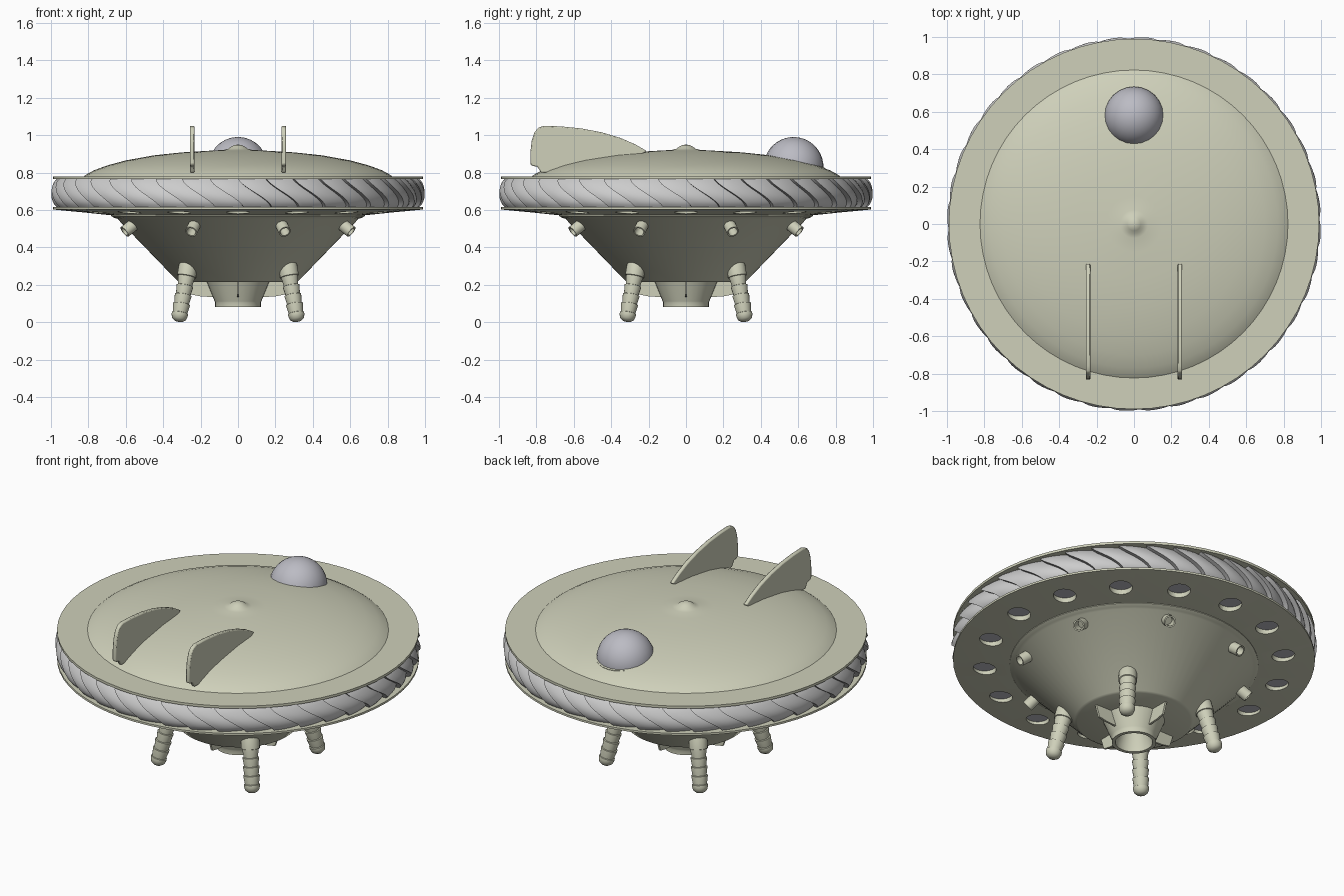
import bpy, bmesh, math
from math import sin, cos, pi, radians
from mathutils import Vector, Matrix

if "Cube" in bpy.data.objects:
    bpy.data.objects.remove(bpy.data.objects["Cube"])


def material(name, col):
    m = bpy.data.materials.new(name)
    m.diffuse_color = (*col, 1)
    m.use_nodes = True
    m.node_tree.nodes["Principled BSDF"].inputs["Base Color"].default_value = m.diffuse_color
    return m


HULL = material("hull_paint", (0.62, 0.63, 0.49))
STEEL = material("steel", (0.52, 0.52, 0.54))
GLASS = material("glass", (0.50, 0.50, 0.55))


def finish(bm, name, mat, mtx=None):
    bmesh.ops.remove_doubles(bm, verts=bm.verts, dist=1e-5)
    bmesh.ops.recalc_face_normals(bm, faces=bm.faces)
    if mtx:
        bm.transform(mtx)
    me = bpy.data.meshes.new(name)
    bm.to_mesh(me)
    bm.free()
    me.materials.append(mat)
    ob = bpy.data.objects.new(name, me)
    bpy.context.collection.objects.link(ob)
    return ob


def lathe(name, prof, mat, segs=64, closed=False, mtx=None):
    """Revolve (radius, height) points about z."""
    bm = bmesh.new()
    pts = prof + prof[:1] if closed else prof
    vs = [bm.verts.new((r, 0, z)) for r, z in pts]
    es = [bm.edges.new(p) for p in zip(vs, vs[1:])]
    bmesh.ops.spin(bm, geom=vs + es, cent=(0, 0, 0), axis=(0, 0, 1),
                   angle=2 * pi, steps=segs, use_duplicate=False)
    return finish(bm, name, mat, mtx)


def plate(name, outline, thick, mat, mtx=None):
    """Flat (y, z) outline given thickness along x."""
    bm = bmesh.new()
    f = bm.faces.new([bm.verts.new((-thick / 2, y, z)) for y, z in outline])
    g = bmesh.ops.extrude_face_region(bm, geom=[f])["geom"]
    bmesh.ops.translate(bm, vec=(thick, 0, 0),
                        verts=[v for v in g if isinstance(v, bmesh.types.BMVert)])
    return finish(bm, name, mat, mtx)


def along(start, direction):
    """Matrix placing local z along a direction."""
    q = Vector(direction).to_track_quat('Z', 'Y')
    return Matrix.Translation(start) @ q.to_matrix().to_4x4()


def spin_z(a):
    return Matrix.Rotation(a, 4, 'Z')


# Upper dome with centre nub, and upper rim plate
lathe("upper_dome", [(.83, .775), (.81, .79), (.77, .812), (.70, .838), (.6, .865),
                     (.45, .892), (.3, .908), (.15, .917), (.075, .921), (.052, .927),
                     (.036, .939), (.02, .947), (0, .95)], HULL)
lathe("upper_plate", [(.7, .765), (.99, .765), (.99, .78), (.7, .78)], HULL, closed=True)

# Lower rim plate with sixteen round windows cut in
low = lathe("lower_plate", [(.6, .615), (.99, .615), (.99, .603), (.68, .572), (.6, .572)],
            HULL, closed=True)
bm = bmesh.new()
for i in range(16):
    bmesh.ops.create_cone(bm, cap_ends=True, segments=20, radius1=.063, radius2=.063, depth=.2,
                          matrix=spin_z(i * pi / 8) @ Matrix.Translation((.82, 0, .6)))
cutter = finish(bm, "window_cutter", HULL)
cutter.hide_render = True
mod = low.modifiers.new("windows", 'BOOLEAN')
mod.operation = 'DIFFERENCE'
mod.object = cutter
bpy.context.view_layer.objects.active = low
bpy.ops.object.modifier_apply(modifier=mod.name)
bpy.data.objects.remove(cutter)
for i in range(16):
    lathe("window_glass", [(0, .609), (.066, .609)], GLASS, 20,
          mtx=spin_z(i * pi / 8) @ Matrix.Translation((.82, 0, 0)))

# Core behind the turbine band
lathe("band_core", [(.93, .61), (.93, .77)], STEEL)

# Turbine band of overlapping swept blades
N, NU, NV = 40, 5, 10
step = 2 * pi / N
bm = bmesh.new()
for k in range(N):
    grid = []
    for c in range(NU + 2):
        u = max(0, c - 1) / NU
        col = []
        for j in range(NV + 1):
            v = j / NV
            t = 1 - v
            a = (k + 1.08 * u + 1.2 * (.4 * t + .6 * t * t * (3 - 2 * t))) * step
            r = .968 + .032 * sin(pi * v) ** .7 - .032 * u ** 1.6
            if c == 0:
                r -= .04
            col.append(bm.verts.new((r * cos(a), r * sin(a), .614 + .153 * v)))
        grid.append(col)
    for p, q in zip(grid, grid[1:]):
        for j in range(NV):
            bm.faces.new((p[j], q[j], q[j + 1], p[j + 1]))
finish(bm, "turbine_blades", STEEL)

# Lower cone hull, flat underside and hollow nozzle
lathe("lower_cone", [(.68, .58), (.68, .568), (.66, .557), (.645, .553), (.325, .222),
                     (.31, .215), (0, .218)], HULL)
lathe("nozzle", [(.17, .222), (.125, .112), (.122, .105), (.122, .08), (.102, .08),
                 (.10, .11), (.07, .2), (0, .2)], HULL, 32)

# Four nozzle fins
for i in range(4):
    plate("nozzle_fin", [(.11, .133), (.2, .138), (.25, .148), (.275, .222), (.11, .222)],
          .012, HULL, spin_z(i * pi / 2))

# Eight small thruster pipes on the cone
for i in range(8):
    lathe("thruster_pipe", [(.033, 0), (.033, .095), (.025, .095), (.025, .02), (0, .02)],
          HULL, 16, mtx=spin_z(pi / 8 + i * pi / 4) @ along((.58, 0, .54), (.8, 0, -.6)))

# Four ribbed landing legs on the diagonals
leg = [(0, -.018), (.025, -.012), (.042, .004), (.05, .035)]
for i in range(4):
    z = .035 + i * .053
    leg += [(.046, z + .003), (.041, z + .006), (.046, z + .051), (.05, z + .053)]
leg = [(0, -.02), (.022, -.017), (.038, -.004), (.044, .015), (.044, .028)]
for i in range(4):
    z = .028 + i * .05
    leg += [(.039, z + .002), (.046, z + .048), (.046, z + .05)]
leg += [(.051, .23), (.051, .285), (.044, .308), (.025, .322), (0, .326)]
for i in range(4):
    lathe("landing_leg", leg, HULL, 20,
          mtx=spin_z(i * pi / 2 + pi / 4) @ along((.445, 0, .022), (-.072, 0, .29)))

# Two tail fins on the dome
fin = [(-.21, .915), (-.27, .95), (-.35, .985), (-.45, 1.015), (-.56, 1.036), (-.67, 1.047),
       (-.76, 1.05), (-.79, 1.04), (-.81, 1.015), (-.825, .97), (-.832, .91), (-.832, .845),
       (-.82, .835), (-.795, .832), (-.775, .8), (-.7, .8), (-.45, .85), (-.25, .89)]
for s in (-1, 1):
    ob = plate("tail_fin", fin, .024, HULL, Matrix.Translation((s * .245, 0, 0)))
    bev = ob.modifiers.new("soft_edge", 'BEVEL')
    bev.width = .006
    bev.segments = 2

# Glass cockpit bubble with its tilted collar
tilt = Matrix.Translation((0, .575, .83)) @ Matrix.Rotation(radians(-12), 4, 'X')
bubble = [(.16 * cos(i * pi / 20), .16 * sin(i * pi / 20)) for i in range(10)] + [(0, .16)]
lathe("cockpit_bubble", bubble, GLASS, 24, mtx=tilt)
lathe("cockpit_collar", [(.165, -.03), (.165, .03), (.155, .033), (.155, -.03)], HULL, 24,
      closed=True, mtx=tilt)

# Smooth shading with crisp edges
for ob in bpy.context.scene.objects:
    ob.select_set(True)
bpy.ops.object.shade_smooth_by_angle(angle=radians(35))
